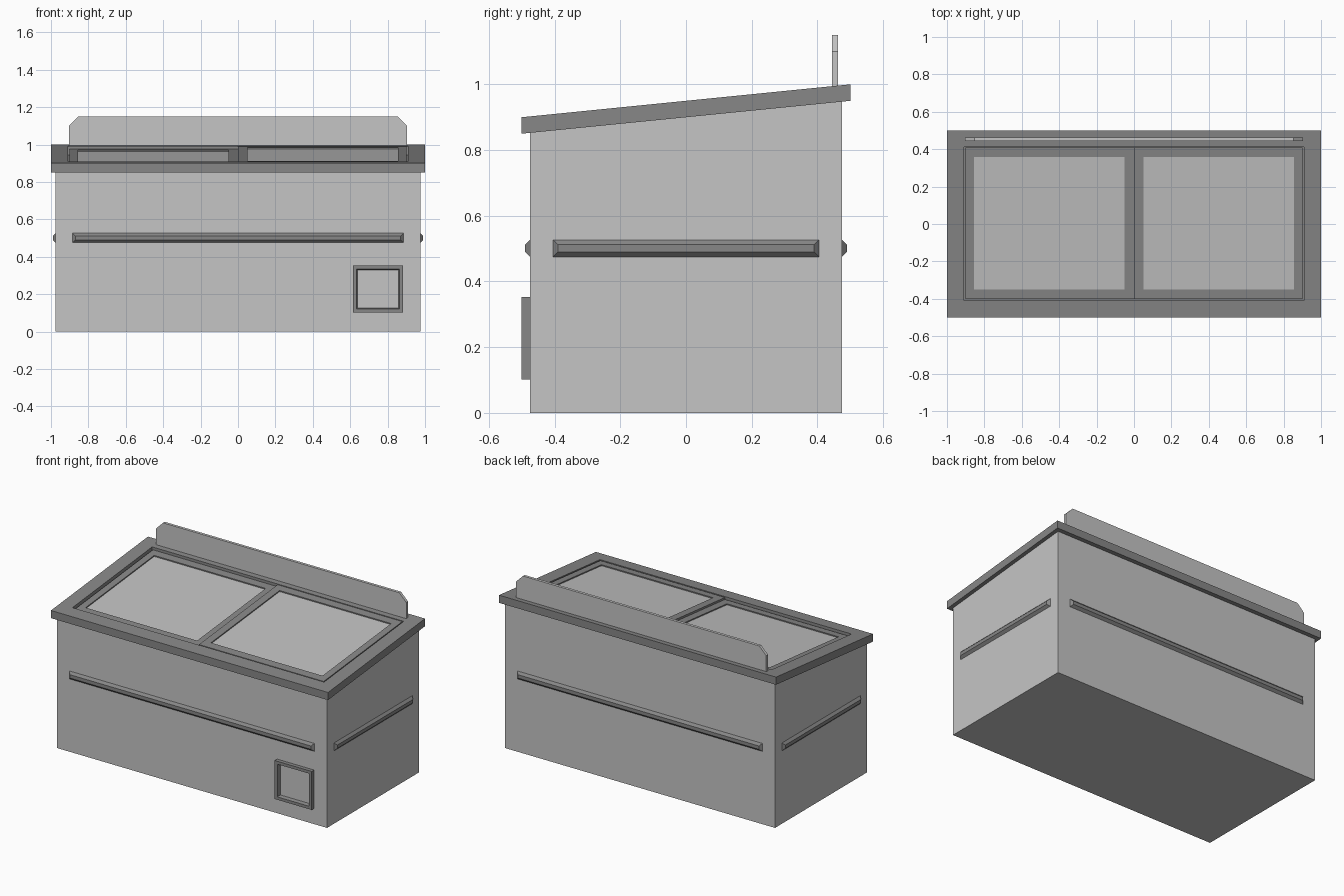
import bpy, bmesh, math
from mathutils import Matrix, Vector

if "Cube" in bpy.data.objects:
    bpy.data.objects.remove(bpy.data.objects["Cube"])


def mat(name, v):
    m = bpy.data.materials.new(name)
    m.diffuse_color = (v, v, v, 1)
    m.use_nodes = True
    m.node_tree.nodes["Principled BSDF"].inputs["Base Color"].default_value = m.diffuse_color
    return m


LIGHT = mat("light grey", 0.56)
DARK = mat("dark grey", 0.245)
GLASS = mat("pane grey", 0.53)


def make(name, loops, material, closed=False, matrix=None):
    """Skin a stack of equal-length point loops; cap the ends or join last to first."""
    bm = bmesh.new()
    vs = [[bm.verts.new(p) for p in loop] for loop in loops]
    n = len(vs[0])
    pairs = list(zip(vs, vs[1:]))
    if closed:
        pairs.append((vs[-1], vs[0]))
    for a, b in pairs:
        for i in range(n):
            j = (i + 1) % n
            bm.faces.new((a[i], a[j], b[j], b[i]))
    if not closed:
        bm.faces.new(vs[0])
        bm.faces.new(vs[-1])
    if matrix:
        bm.transform(matrix)
    bmesh.ops.recalc_face_normals(bm, faces=bm.faces)
    me = bpy.data.meshes.new(name)
    bm.to_mesh(me)
    bm.free()
    me.materials.append(material)
    ob = bpy.data.objects.new(name, me)
    bpy.context.collection.objects.link(ob)
    return ob


def rect(x0, x1, y0, y1, z):
    return [(x0, y0, z), (x1, y0, z), (x1, y1, z), (x0, y1, z)]


def slope(x0, x1, y0, y1, dz):
    """Rectangle lying on the sloped lid plane, shifted by dz."""
    return [(x, y, 0.95 + 0.1 * y + dz) for x, y, _ in rect(x0, x1, y0, y1, 0)]


def slope_ring(name, outer, inner, d0, d1):
    return make(name, [slope(*outer, d0), slope(*outer, d1),
                       slope(*inner, d1), slope(*inner, d0)], DARK, closed=True)


# Cabinet with a sloped top; the top under the lids is dark
B = (-0.975, 0.975, -0.475, 0.475)
cabinet = make("cabinet", [rect(*B, 0), slope(*B, -0.048)], LIGHT)
cabinet.data.materials.append(DARK)
for f in cabinet.data.polygons:
    if f.normal.z > 0.5:
        f.material_index = 1

# Top rim
slope_ring("top_rim", (-1, 1, -0.5, 0.5), (-0.908, 0.908, -0.41, 0.412), -0.05, 0)

# Sliding lids: left one runs lower than the right one
for side, s, top in (("left", -1, -0.015), ("right", 1, -0.002)):
    xo = sorted((0, 0.9 * s))
    xi = sorted((0.05 * s, 0.855 * s))
    slope_ring(side + "_lid_frame", (*xo, -0.402, 0.408), (*xi, -0.35, 0.357),
               -0.045, top)
    make(side + "_lid_pane", [slope(*xi, -0.35, 0.357, -0.04),
                              slope(*xi, -0.35, 0.357, top - 0.007)], GLASS)

# Bevelled bumper strips on all four sides
for name, half, dist, turn in (("front", 0.885, 0.475, 0), ("right", 0.405, 0.975, 1),
                               ("back", 0.885, 0.475, 2), ("left", 0.405, 0.975, 3)):
    loops = []
    for inset, out in ((0, -0.005), (0, 0), (0.015, 0.015)):
        h, z = half - inset, 0.026 - inset
        loops.append([(x, -dist - out, 0.501 + dz) for x, dz in
                      ((-h, -z), (h, -z), (h, z), (-h, z))])
    make(name + "_bumper", loops, DARK,
         matrix=Matrix.Rotation(turn * math.pi / 2, 4, 'Z'))


# Control panel on the front: frame with a tapered opening and a light plate
def upright(x0, x1, z0, z1, y):
    return [(x0, y, z0), (x1, y, z0), (x1, y, z1), (x0, y, z1)]


make("control_frame", [upright(0.615, 0.882, 0.102, 0.353, -0.47),
                       upright(0.615, 0.882, 0.102, 0.353, -0.5),
                       upright(0.634, 0.863, 0.121, 0.334, -0.5),
                       upright(0.642, 0.855, 0.129, 0.326, -0.47)], DARK, closed=True)
make("control_plate", [upright(0.64, 0.857, 0.127, 0.328, -0.47),
                       upright(0.64, 0.857, 0.127, 0.328, -0.478)], LIGHT)

# Upright back board with clipped corners
outline = [(-0.903, 0.985), (0.903, 0.985), (0.903, 1.1), (0.853, 1.15),
           (-0.853, 1.15), (-0.903, 1.1)]
make("back_board", [[(x, y, z) for x, z in outline] for y in (0.445, 0.463)], LIGHT)
